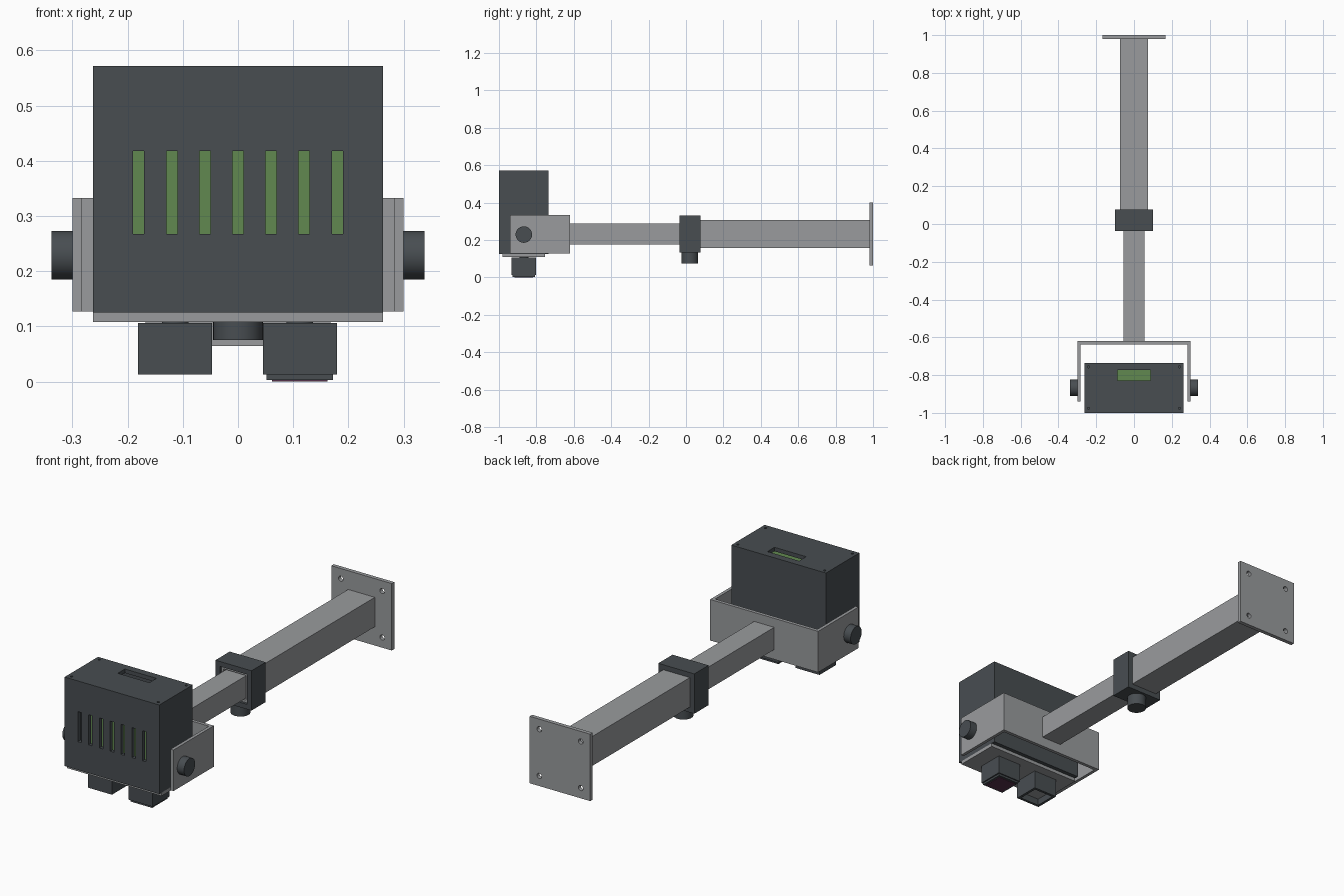
import bpy
from math import pi

if "Cube" in bpy.data.objects:
    bpy.data.objects.remove(bpy.data.objects["Cube"])


def material(name, rgb):
    m = bpy.data.materials.new(name)
    m.diffuse_color = (*rgb, 1)
    m.use_nodes = True
    m.node_tree.nodes["Principled BSDF"].inputs["Base Color"].default_value = m.diffuse_color
    return m


DARK = material("dark_plastic", (0.065, 0.075, 0.083))
GREY = material("grey_metal", (0.32, 0.33, 0.34))
GREEN = material("green_board", (0.12, 0.25, 0.08))
PURPLE = material("purple_lens", (0.09, 0.03, 0.07))


def box(name, x, y, z, mat=None):
    """Box from (min, max) ranges on each axis."""
    bpy.ops.mesh.primitive_cube_add(size=1, location=[sum(r) / 2 for r in (x, y, z)])
    ob = bpy.context.object
    ob.name = name
    ob.scale = [r[1] - r[0] for r in (x, y, z)]
    bpy.ops.object.transform_apply(location=False, rotation=False, scale=True)
    if mat:
        ob.data.materials.append(mat)
    return ob


def cyl(name, centre, r, depth, axis, mat=None, sides=40):
    rot = {"x": (0, pi / 2, 0), "y": (pi / 2, 0, 0), "z": (0, 0, 0)}[axis]
    bpy.ops.mesh.primitive_cylinder_add(vertices=sides, radius=r, depth=depth,
                                        location=centre, rotation=rot)
    ob = bpy.context.object
    ob.name = name
    bpy.ops.object.shade_smooth_by_angle()
    if mat:
        ob.data.materials.append(mat)
    return ob


def cut(ob, *cutters):
    """Subtract the cutters from ob and discard them."""
    bpy.context.view_layer.objects.active = ob
    for c in cutters:
        mod = ob.modifiers.new("cut", "BOOLEAN")
        mod.operation = "DIFFERENCE"
        mod.solver = "EXACT"
        mod.object = c
        bpy.ops.object.modifier_apply(modifier=mod.name)
        bpy.data.objects.remove(c)
    return ob


def square_tube(name, half, inner, y, mat, zc=0.232):
    ob = box(name, (-half, half), y, (zc - half, zc + half), mat)
    return cut(ob, box("bore", (-inner, inner), (y[0] - 0.1, y[1] + 0.1),
                       (zc - inner, zc + inner)))


# Wall plate with four bolt holes
plate = box("wall_plate", (-0.168, 0.168), (0.98, 1.0), (0.064, 0.40), GREY)
cut(plate, *[cyl("hole", (sx * 0.115, 0.99, 0.232 + sz * 0.117), 0.013, 0.1, "y", sides=24)
             for sx in (-1, 1) for sz in (-1, 1)])

# Telescopic arm, clamp collar and its tightening knob
square_tube("outer_arm", 0.074, 0.062, (-0.025, 0.98), GREY)
square_tube("inner_arm", 0.056, 0.046, (-0.622, 0.35), GREY)
square_tube("clamp_collar", 0.100, 0.075, (-0.036, 0.077), DARK)
cyl("clamp_knob", (0, 0.02, 0.1035), 0.045, 0.057, "z", DARK)

# U-shaped tilt bracket
bracket = box("tilt_bracket", (-0.30, 0.30), (-0.94, -0.62), (0.127, 0.333), GREY)
cut(bracket, box("gap", (-0.284, 0.284), (-1.1, -0.637), (0, 0.5)))
for side, s in (("left", -1), ("right", 1)):
    cyl(side + "_tilt_knob", (s * 0.319, -0.867, 0.229), 0.044, 0.038, "x", DARK)

# Hollow housing with front vents, a top port and screw holes
housing = box("housing", (-0.263, 0.263), (-1.0, -0.735), (0.125, 0.572), DARK)
cut(housing,
    box("cavity", (-0.243, 0.243), (-0.98, -0.755), (0.145, 0.552)),
    box("port", (-0.088, 0.088), (-0.828, -0.772), (0.53, 0.6)),
    *[box("vent", (i * 0.06 - 0.01, i * 0.06 + 0.01), (-1.1, -0.97), (0.267, 0.418))
      for i in range(-3, 4)],
    *[cyl("screw_hole", (sx * 0.241, y, 0.572), 0.006, 0.024, "z", sides=16)
      for sx in (-1, 1) for y in (-0.976, -0.756)])
box("circuit_board", (-0.2, 0.2), (-0.955, -0.765), (0.16, 0.53), GREEN)
box("base_plate", (-0.263, 0.263), (-0.982, -0.755), (0.108, 0.125), GREY)

# Two downward sensor heads on short necks
for side, cx in (("left", -0.114), ("right", 0.112)):
    cyl(side + "_sensor_neck", (cx, -0.867, 0.105), 0.024, 0.01, "z", DARK)
    head = box(side + "_sensor_head", (cx - 0.067, cx + 0.067), (-0.933, -0.801),
               (0.013, 0.106), DARK)
    if side == "left":
        cut(head, box("recess", (cx - 0.054, cx + 0.054), (-0.92, -0.814), (-0.1, 0.05)))
        box("left_sensor_window", (cx - 0.054, cx + 0.054), (-0.92, -0.814),
            (0.046, 0.052), GREY)
box("right_lens_frame", (0.052, 0.172), (-0.927, -0.807), (0.003, 0.013), DARK)
box("right_lens", (0.062, 0.162), (-0.917, -0.817), (0.0, 0.006), PURPLE)
